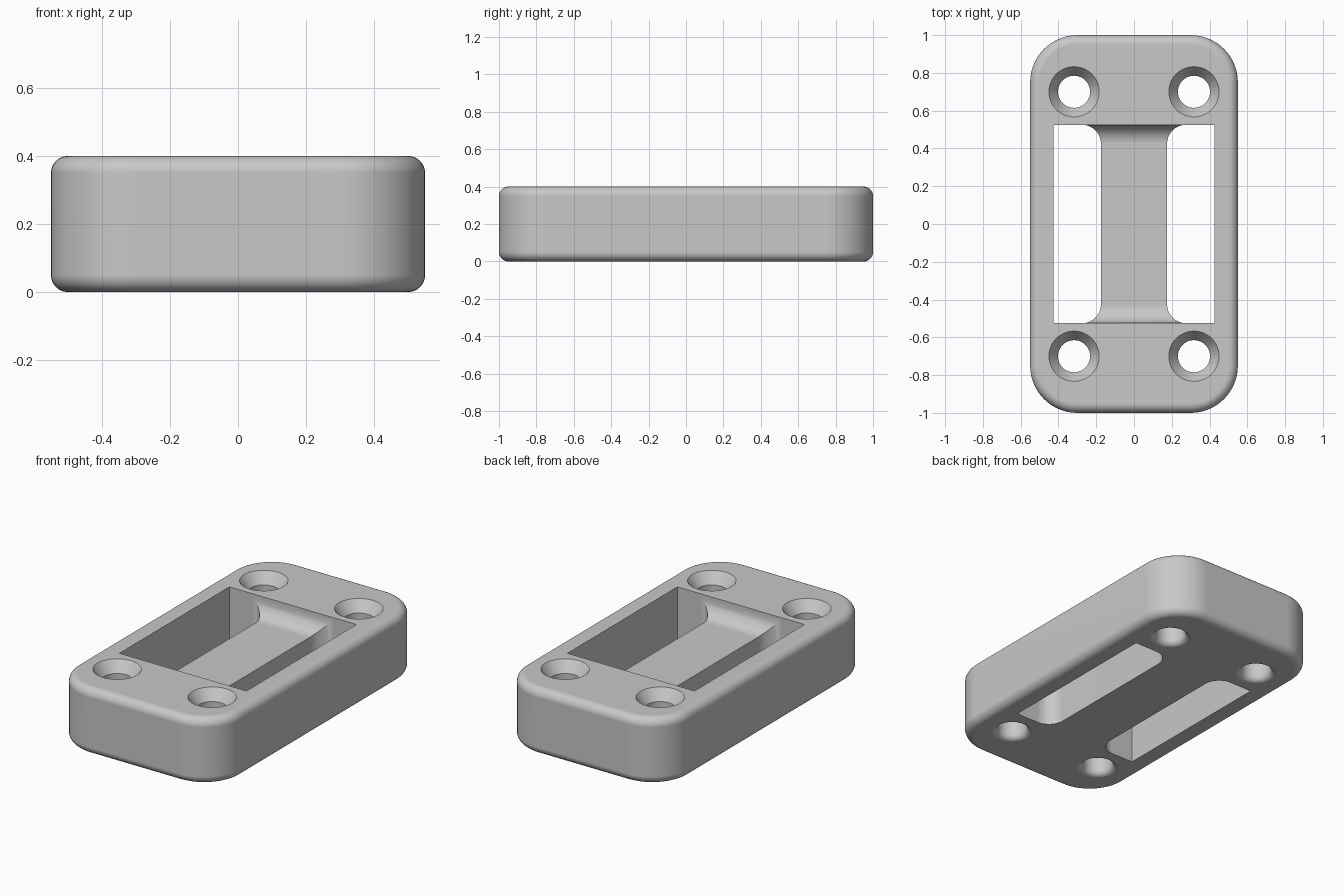
import bpy, bmesh
from math import sin, cos, pi
from mathutils import Vector

cube = bpy.data.objects.get("Cube")
if cube:
    bpy.data.objects.remove(cube, do_unlink=True)

LENGTH, WIDTH, HEIGHT = 2.0, 1.1, 0.4
CORNER, EDGE = 0.25, 0.05
WIN_X, WIN_Y = 0.425, 0.525
BAR_X, BAR_Z, FILLET = 0.175, 0.29, 0.1


def arc(cx, cy, r, start, end, n):
    """Points along an arc; angles are in quarter turns."""
    angles = [(start + (end - start) * i / n) * pi / 2 for i in range(n + 1)]
    return [(cx + r * cos(a), cy + r * sin(a)) for a in angles]


def finish(name, bm):
    bmesh.ops.recalc_face_normals(bm, faces=bm.faces)
    mesh = bpy.data.meshes.new(name)
    bm.to_mesh(mesh)
    bm.free()
    obj = bpy.data.objects.new(name, mesh)
    bpy.context.collection.objects.link(obj)
    return obj


def loft(name, rings):
    """Skin a stack of equal rings of points and cap both ends."""
    bm = bmesh.new()
    loops = [[bm.verts.new(p) for p in ring] for ring in rings]
    for a, b in zip(loops, loops[1:]):
        for i in range(len(a)):
            j = (i + 1) % len(a)
            bm.faces.new((a[i], a[j], b[j], b[i]))
    bm.faces.new(loops[0])
    bm.faces.new(loops[-1])
    return finish(name, bm)


def combine(target, tool, operation):
    """Apply a boolean and discard the helper."""
    tool.hide_render = True
    mod = target.modifiers.new("Boolean", 'BOOLEAN')
    mod.operation, mod.solver, mod.object = operation, 'EXACT', tool
    bpy.context.view_layer.objects.active = target
    bpy.ops.object.modifier_apply(modifier=mod.name)
    bpy.data.objects.remove(tool, do_unlink=True)


def body_ring(inset, z):
    """Rounded rectangle drawn in by inset at height z."""
    cx, cy = WIDTH / 2 - CORNER, LENGTH / 2 - CORNER
    pts = []
    for q, (sx, sy) in enumerate([(1, 1), (-1, 1), (-1, -1), (1, -1)]):
        pts += arc(sx * cx, sy * cy, CORNER - inset, q, q + 1, 14)
    return [(x, y, z) for x, y in pts]


# Rounded body block
lower = arc(EDGE, EDGE, EDGE, 3, 2, 8)
profile = lower + [(t, HEIGHT - z) for t, z in reversed(lower)]
body = loft("strap_plate_body", [body_ring(t, z) for t, z in profile])

# Rectangular window through the block
rect = [(-WIN_X, -WIN_Y), (WIN_X, -WIN_Y), (WIN_X, WIN_Y), (-WIN_X, WIN_Y)]
window = loft("window_cutter", [[(x, y, z) for x, y in rect] for z in (-0.2, 0.6)])
combine(body, window, 'DIFFERENCE')

# Cross bar: flared plan outline intersected with a filleted side outline
end = WIN_Y + 0.04
flare = arc(BAR_X + FILLET, WIN_Y - FILLET, FILLET, 2, 1, 10) + [(BAR_X + FILLET, end)]
right = [(x, -y) for x, y in reversed(flare)] + flare
plan = right + [(-x, y) for x, y in reversed(right)]
bar = loft("center_bar", [[(x, y, z) for x, y in plan] for z in (-0.2, 0.6)])

rise = arc(WIN_Y - FILLET, BAR_Z + FILLET, FILLET, 3, 4, 10) + [(end + 0.02, BAR_Z + FILLET)]
side = [(-y, z) for y, z in reversed(rise)] + rise + [(end + 0.02, 0), (-end - 0.02, 0)]
side_block = loft("bar_side_block", [[(x, y, z) for y, z in side] for x in (-0.4, 0.4)])
combine(bar, side_block, 'INTERSECT')
combine(body, bar, 'UNION')

# Four countersunk screw holes with softened lower rims
HOLE, SINK, DEPTH, RIM = 0.085, 0.133, 0.066, 0.035
hole_profile = [(HOLE + RIM, -0.1)] + arc(HOLE + RIM, RIM, RIM, 3, 2, 6)
hole_profile += [(HOLE, HEIGHT - DEPTH), (SINK, HEIGHT), (SINK, HEIGHT + 0.1)]
for sx in (-1, 1):
    for sy in (-1, 1):
        center = Vector((sx * 0.3175, sy * 0.7, 0))
        rings = [[center + Vector((x, y, z)) for x, y in arc(0, 0, r, 0, 4, 48)[:-1]]
                 for r, z in hole_profile]
        combine(body, loft("screw_hole_cutter", rings), 'DIFFERENCE')

# Plain grey finish
grey = bpy.data.materials.new("plain_grey")
grey.use_nodes = True
color = (0.58, 0.58, 0.58, 1)
grey.diffuse_color = color
grey.node_tree.nodes["Principled BSDF"].inputs["Base Color"].default_value = color
body.data.materials.clear()
body.data.materials.append(grey)
for face in body.data.polygons:
    face.material_index = 0

# Smooth fillets with crisp cut edges
bpy.ops.object.select_all(action='DESELECT')
body.select_set(True)
bpy.context.view_layer.objects.active = body
bpy.ops.object.shade_smooth_by_angle(angle=pi / 6)
weighted = body.modifiers.new("Weighted Normals", 'WEIGHTED_NORMAL')
weighted.keep_sharp = True
